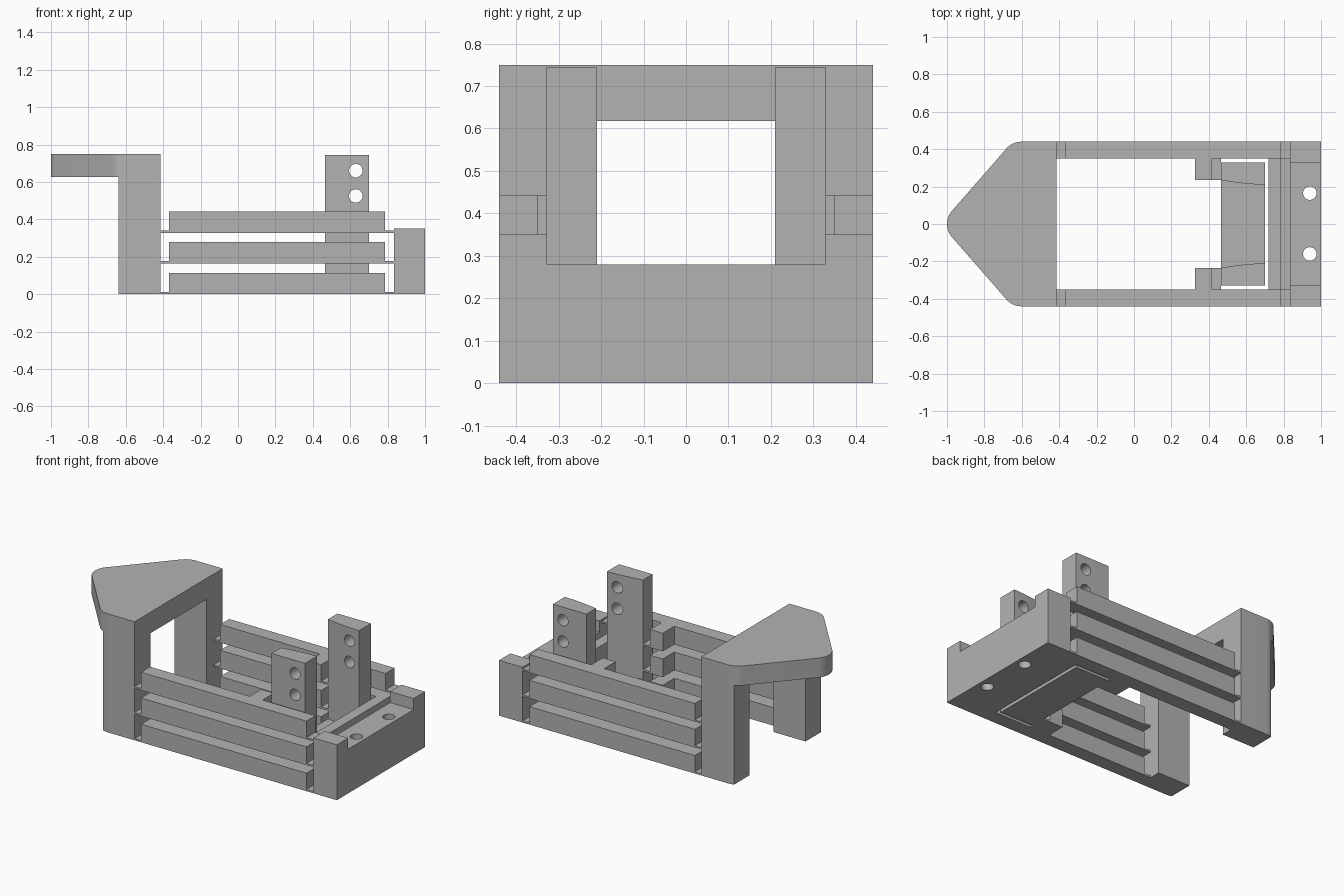
import bpy, bmesh, math
from mathutils import Vector

cube = bpy.data.objects.get("Cube")
if cube:
    bpy.data.objects.remove(cube, do_unlink=True)

grey = bpy.data.materials.new("plain grey")
grey.use_nodes = True
color = (0.45, 0.45, 0.45, 1)
grey.diffuse_color = color
grey.node_tree.nodes["Principled BSDF"].inputs["Base Color"].default_value = color


def prism(name, points, low, high, axis="z"):
    """Extrude an outline: (x, y) along z, or (y, z) along x."""
    place = (lambda a, b, h: (a, b, h)) if axis == "z" else (lambda a, b, h: (h, a, b))
    bm = bmesh.new()
    face = bm.faces.new([bm.verts.new(place(a, b, low)) for a, b in points])
    grown = bmesh.ops.extrude_face_region(bm, geom=[face])["geom"]
    move = Vector(place(0, 0, high - low))
    bmesh.ops.translate(bm, vec=move, verts=[v for v in grown if isinstance(v, bmesh.types.BMVert)])
    bmesh.ops.recalc_face_normals(bm, faces=bm.faces)
    mesh = bpy.data.meshes.new(name)
    bm.to_mesh(mesh)
    bm.free()
    mesh.materials.append(grey)
    obj = bpy.data.objects.new(name, mesh)
    bpy.context.collection.objects.link(obj)
    return obj


def box(name, x, y, z):
    return prism(name, [(x[0], y[0]), (x[1], y[0]), (x[1], y[1]), (x[0], y[1])], *z)


def mirrored(points, side):
    return [(x, y * side) for x, y in points]


def drill(obj, location, rotation=(0, 0, 0)):
    bpy.ops.mesh.primitive_cylinder_add(vertices=32, radius=0.036, depth=0.9,
                                        location=location, rotation=rotation)
    cutter = bpy.context.object
    cutter.data.materials.append(grey)
    mod = obj.modifiers.new("hole", "BOOLEAN")
    mod.operation, mod.solver, mod.object = "DIFFERENCE", "EXACT", cutter
    bpy.context.view_layer.objects.active = obj
    bpy.ops.object.modifier_apply(modifier=mod.name)
    bpy.data.objects.remove(cutter, do_unlink=True)


def smooth(obj):
    bpy.ops.object.select_all(action="DESELECT")
    obj.select_set(True)
    bpy.context.view_layer.objects.active = obj
    bpy.ops.object.shade_smooth_by_angle(angle=math.radians(30))


def arc(cx, cy, r, start, end, steps=8):
    angles = [math.radians(start + (end - start) * i / steps) for i in range(steps + 1)]
    return [(cx + r * math.cos(a), cy + r * math.sin(a)) for a in angles]


# Pointed nose plate with rounded corners
R, HALF, SHOULDER = 0.106, 0.44, -0.602
lean = 90 + 48.7
upper = arc(SHOULDER, HALF - R, R, 90, lean)
tip = arc(R - 1, 0, R, lean, 360 - lean, 12)
lower = [(x, -y) for x, y in reversed(upper)]
nose = prism("nose_plate", [(-0.415, HALF)] + upper + tip + lower + [(-0.415, -HALF)], 0.627, 0.75)
smooth(nose)
box("nose_lintel", (-0.64, -0.415), (-0.285, 0.285), (0.617, 0.627))

# Legs under the nose
leg = [(-0.415, 0.28), (-0.415, HALF)] + arc(SHOULDER, HALF - R, R, 90, 111, 4) + [(-0.64, 0.28)]
for side, word in ((-1, "right"), (1, "left")):
    smooth(prism(word + "_leg", mirrored(leg, side), 0, 0.627))

# End block with a lowered middle and two vertical holes
T = 0.327
end = prism("end_block", [(-HALF, 0), (HALF, 0), (HALF, 0.35), (T, 0.35), (T, 0.28),
                          (-T, 0.28), (-T, 0.35), (-HALF, 0.35)], 0.835, 1, "x")
for y in (-0.16, 0.165):
    drill(end, (0.94, y, 0.15))
smooth(end)

# Stacked side bars, tabs and thin flexures
for level, (z0, z1) in enumerate(((0, 0.114), (0.165, 0.28), (0.328, 0.443)), 1):
    thin = (z0, z0 + 0.011)
    for side, word in ((-1, "right"), (1, "left")):
        tag = f"{word}_{level}"
        outer = sorted((0.35 * side, HALF * side))
        inner = sorted((0.235 * side, 0.35 * side))
        box("bar_" + tag, (-0.37, 0.787), outer, (z0, z1))
        box("front_flexure_" + tag, (-0.415, -0.37), outer, thin)
        box("end_flexure_" + tag, (0.787, 0.835), outer, thin)
        box("tab_" + tag, (0.327, 0.417), inner, (z0, z1))
        box("tab_flexure_" + tag, (0.417, 0.465), inner, thin)
    if level < 3:
        box(f"crossbar_{level}", (0.72, 0.787), (-0.35, 0.35), (z0, z1))
        box(f"crossbar_flexure_{level}", (0.787, 0.835), (-0.35, 0.35), thin)

# Carriage: floor and two drilled posts with slightly curved inner faces
box("carriage_floor", (0.465, 0.70), (-0.24, 0.24), (0, 0.114))
post = [(0.70, 0.33), (0.465, 0.33), (0.465, 0.235), (0.51, 0.227),
        (0.57, 0.219), (0.63, 0.213), (0.70, 0.21)]
for side, word in ((-1, "right"), (1, "left")):
    obj = prism(word + "_post", mirrored(post, side), 0, 0.743)
    for z in (0.525, 0.66):
        drill(obj, (0.63, 0.33 * side, z), (math.pi / 2, 0, 0))
    smooth(obj)
